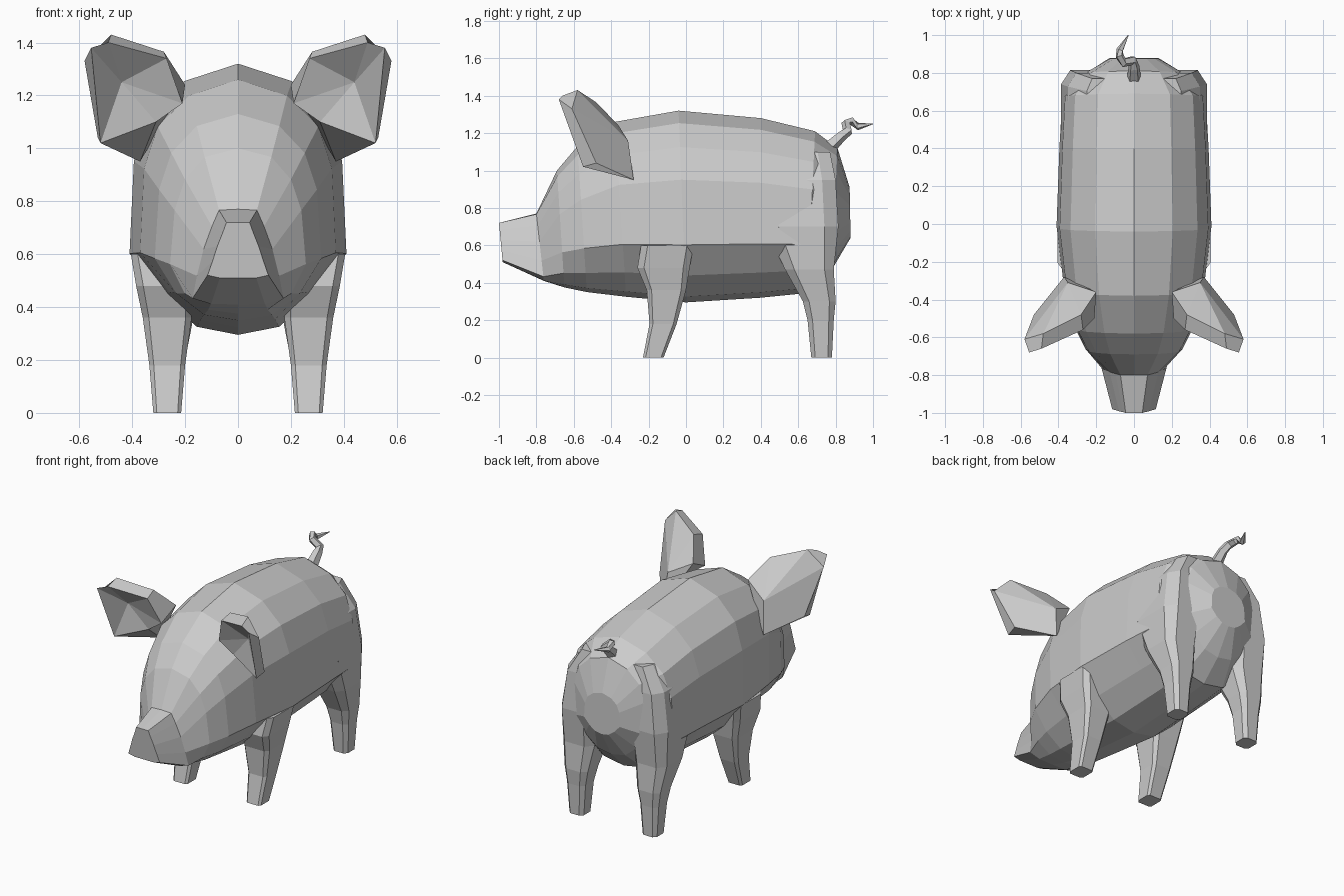
import bpy, bmesh, math
from mathutils import Vector

if "Cube" in bpy.data.objects:
    bpy.data.objects.remove(bpy.data.objects["Cube"])


def make(name, verts, faces, mirror=False):
    me = bpy.data.meshes.new(name)
    bm = bmesh.new()
    vs = [bm.verts.new(v) for v in verts]
    for f in faces:
        bm.faces.new([vs[i] for i in f])
    bmesh.ops.recalc_face_normals(bm, faces=bm.faces[:])
    bm.to_mesh(me)
    bm.free()
    ob = bpy.data.objects.new(name, me)
    bpy.context.collection.objects.link(ob)
    if mirror:
        ob.modifiers.new("mirror", 'MIRROR').use_mirror_merge = False
    return ob


def loft(name, rings, mirror=False):
    n = len(rings[0])
    faces = [(k * n + i, k * n + (i + 1) % n, (k + 1) * n + (i + 1) % n, (k + 1) * n + i)
             for k in range(len(rings) - 1) for i in range(n)]
    last = (len(rings) - 1) * n
    faces += [tuple(range(n)), tuple(range(last, last + n))]
    return make(name, [v for r in rings for v in r], faces, mirror)


# Body and head: half cross-sections (width, height fraction) blended from barrel to snout
BARREL = [(0, 1), (.5, .935), (.82, .81), (.96, .64), (1, .3), (.7, .14), (.38, .03), (0, 0)]
SNOUT = [(0, 1), (.38, 1), (.5, .82), (.68, .57), (.84, .3), (1, .05), (.6, 0), (0, 0)]


def body_ring(y_top, y_bot, z_top, z_bot, w, k):
    half = []
    for (bx, bz), (sx, sz) in zip(BARREL, SNOUT):
        x, f = bx + (sx - bx) * k, bz + (sz - bz) * k
        half.append((x * w, y_bot + (y_top - y_bot) * f, z_bot + (z_top - z_bot) * f))
    return half + [(-x, y, z) for x, y, z in half[-2:0:-1]]


body = [
    (-1.0, -.98, .72, .51, .115, 1),
    (-.80, -.76, .77, .41, .18, .85),
    (-.69, -.65, 1.0, .375, .265, .2),
    (-.58, -.53, 1.13, .35, .32, .1),
    (-.38, -.32, 1.26, .325, .37, 0),
    (-.04, 0.0, 1.32, .295, .41, 0),
    (.40, .40, 1.28, .32, .395, 0),
    (.69, .65, 1.21, .345, .38, 0),
    (.81, .78, 1.12, .47, .27, 0),
    (.875, .88, .91, .64, .13, 0),
]
loft("body", [body_ring(*r) for r in body])


# Legs: chamfered box sections (z, x range, y range), mirrored across x
def leg(name, levels, c):
    rings = []
    for z, x0, x1, y0, y1 in levels:
        cx, cy, rx, ry = (x0 + x1) / 2, (y0 + y1) / 2, (x1 - x0) / 2, (y1 - y0) / 2
        rings.append([(cx + rx * a, cy + ry * b, z) for a, b in
                      [(1, -c), (1, c), (c, 1), (-c, 1), (-1, c), (-1, -c), (-c, -1), (c, -1)]])
    loft(name, rings, True)


leg("front_leg", [(0, .215, .32, -.23, -.12), (.18, .2, .335, -.195, -.05),
                  (.36, .175, .36, -.21, 0), (.48, .17, .385, -.26, .02), (.6, .2, .405, -.24, .04)], .75)
leg("hind_leg", [(0, .215, .32, .67, .78), (.2, .2, .335, .65, .79), (.3, .18, .35, .625, .80),
                 (.47, .15, .378, .53, .79), (.7, .13, .386, .42, .815), (.95, .12, .35, .42, .80),
                 (1.1, .1, .25, .42, .77)], .62)

# Ears: front rim sunk to a hollow, back face raised to a ridge
front = [(.21, -.50, 1.17), (.27, -.56, 1.34), (.49, -.66, 1.40), (.555, -.68, 1.38),
         (.52, -.55, 1.02), (.31, -.49, 1.10)]
back = [(.2, -.36, 1.24), (.28, -.48, 1.365), (.48, -.58, 1.43), (.58, -.61, 1.33),
        (.53, -.48, 1.04), (.37, -.28, .95)]
hollow, ridge = (.44, -.52, 1.25), (.35, -.31, 1.16)
faces = []
for i in range(6):
    j = (i + 1) % 6
    faces += [(i, j, 6 + j, 6 + i), (i, j, 12), (6 + i, 6 + j, 13)]
make("ear", front + back + [hollow, ridge], faces, True)

# Curly tail: tapered five-sided tube along a path
path = [(0, .76, 1.12, .04), (0, .83, 1.185, .03), (-.01, .865, 1.21, .027), (-.055, .855, 1.25, .025),
        (-.075, .885, 1.265, .023), (-.075, .92, 1.235, .02), (-.03, 1.0, 1.25, .002)]
pts = [Vector(p[:3]) for p in path]
rings = []
for i, p in enumerate(pts):
    d = (pts[min(i + 1, len(pts) - 1)] - pts[max(i - 1, 0)]).normalized()
    u = d.cross(Vector((.3, -.5, .8))).normalized()
    v = d.cross(u)
    rings.append([p + path[i][3] * (u * math.cos(a * math.tau / 5) + v * math.sin(a * math.tau / 5))
                  for a in range(5)])
loft("tail", rings)
